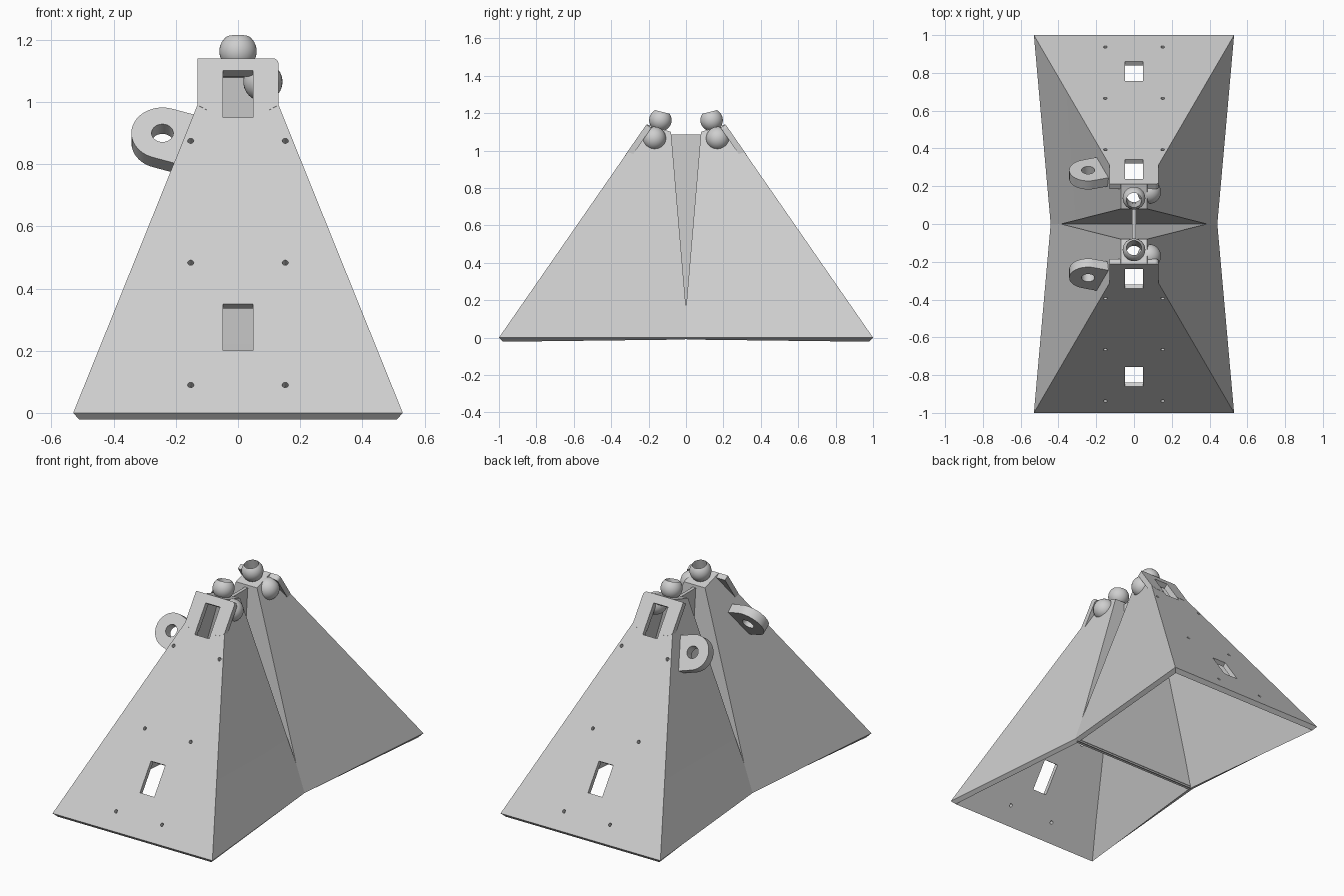
import bpy, bmesh, math
from mathutils import Matrix, Vector

if "Cube" in bpy.data.objects:
    bpy.data.objects.remove(bpy.data.objects["Cube"])

grey = bpy.data.materials.new("light_grey")
grey.diffuse_color = (0.62, 0.62, 0.62, 1)
grey.use_nodes = True
grey.node_tree.nodes["Principled BSDF"].inputs["Base Color"].default_value = grey.diffuse_color

TOP, WALL = 1.14, 0.026
A = math.atan2(0.79, TOP)                 # lean of the front face
C, S = math.cos(A), math.sin(A)
# Frame of the sloping front face: local x, up the slope, outward
FACE = Matrix(((1, 0, 0, 0), (0, S, -C, -1), (0, C, S, 0), (0, 0, 0, 1)))
TILT = Matrix.Rotation(math.radians(-14), 4, 'X')


def make(name, bm):
    bmesh.ops.recalc_face_normals(bm, faces=bm.faces)
    me = bpy.data.meshes.new(name)
    bm.to_mesh(me)
    bm.free()
    me.materials.append(grey)
    ob = bpy.data.objects.new(name, me)
    bpy.context.collection.objects.link(ob)
    return ob


def prism(name, pts, depth, matrix):
    """Extrude a flat outline from local z = 0 down to -depth."""
    bm = bmesh.new()
    f = bm.faces.new([bm.verts.new((x, y, 0)) for x, y in pts])
    r = bmesh.ops.extrude_face_region(bm, geom=[f])
    bmesh.ops.translate(bm, vec=(0, 0, -depth),
                        verts=[v for v in r["geom"] if isinstance(v, bmesh.types.BMVert)])
    bm.transform(matrix)
    return make(name, bm)


def cylinder(bm, r, depth, matrix, seg=24):
    bmesh.ops.create_cone(bm, cap_ends=True, segments=seg, radius1=r, radius2=r,
                          depth=depth, matrix=matrix)


def ball(name, r, centre, turn=Matrix()):
    bm = bmesh.new()
    bmesh.ops.create_uvsphere(bm, u_segments=32, v_segments=20, radius=r,
                              matrix=Matrix.Translation(centre) @ turn)
    return make(name, bm)


def finish(ob, cutters=(), mirror=True):
    for c in cutters:
        m = ob.modifiers.new("cut", 'BOOLEAN')
        m.operation, m.solver, m.object = 'DIFFERENCE', 'EXACT', c
    if mirror:
        m = ob.modifiers.new("mirror", 'MIRROR')
        m.use_axis = (False, True, False)
        m.use_mirror_merge = False
    bpy.ops.object.select_all(action='DESELECT')
    ob.select_set(True)
    bpy.context.view_layer.objects.active = ob
    bpy.ops.object.convert(target='MESH')
    bpy.ops.object.shade_smooth_by_angle(angle=math.radians(25))


# Cutter for the two windows and six screw holes of the front face
bm = bmesh.new()
for z in (0.275, 1.025):
    bmesh.ops.create_cube(bm, size=1, matrix=FACE @ Matrix.Translation((0, z / C, 0))
                          @ Matrix.Diagonal((0.095, 0.15 / C, 0.12, 1)))
for z in (0.09, 0.483, 0.875):
    for x in (-0.152, 0.152):
        cylinder(bm, 0.01, 0.1, FACE @ Matrix.Translation((x, z / C, 0)), 16)
face_cutter = make("face_cutter", bm)

# Cutter boring through the top ball and the cap below it
BALL = Vector((0, -0.137, 1.163))
bm = bmesh.new()
cylinder(bm, 0.04, 0.24, Matrix.Translation(BALL) @ TILT, 32)
bore_cutter = make("bore_cutter", bm)

# Hollow pyramid half, open underneath
bm = bmesh.new()
rings, N = [], 6
for i in range(N + 1):
    t = i / N
    xf, yf, zf = 0.53 - 0.46 * t, -1 + 0.79 * t, TOP * t
    xb, yb, zb = 0.44 - 0.37 * t, 0.0136 - 0.0936 * t, 1.1 * t
    rings.append([bm.verts.new(p) for p in
                  ((-xf, yf, zf), (xf, yf, zf), (xb, yb, zb), (-xb, yb, zb))])
for lo, hi in zip(rings, rings[1:]):
    for k in range(4):
        j = (k + 1) % 4
        bm.faces.new((lo[k], lo[j], hi[j], hi[k]))
bm.faces.new(rings[-1])
shell = make("pyramid_shell", bm)
m = shell.modifiers.new("wall", 'SOLIDIFY')
m.thickness, m.offset, m.use_even_offset = WALL, -1, True
finish(shell, (face_cutter, bore_cutter))

# Wide head plate at the top of the front face, one corner rounded
h0, h1, w, r = 0.99 / C, TOP / C, 0.13, 0.02
corner = [(w - r + r * math.cos(a), h1 - r + r * math.sin(a))
          for a in (math.radians(d) for d in range(0, 91, 15))]
head = prism("head_plate", [(-w, h1), (-w, h0), (-0.1, h0 - 0.02), (0.1, h0 - 0.02), (w, h0)]
             + corner, 0.032, FACE @ Matrix.Translation((0, 0, 0.001)))
finish(head, (face_cutter,))

# Side ear with a hole, lying parallel to the front face
R, turn = 0.1, math.radians(-18)
ear_frame = Matrix.Translation((-0.243, -0.285, 0.9)) @ FACE.to_3x3().to_4x4() \
    @ Matrix.Rotation(turn, 4, 'Z')
arc = [(R * math.cos(a), R * math.sin(a))
       for a in (math.radians(90 + 7.5 * i) for i in range(25))]
ear = prism("side_ear", arc + [(0.095, -R), (0.095, R)], 0.055, ear_frame)
bm = bmesh.new()
cylinder(bm, 0.035, 0.3, ear_frame, 32)
ear_cutter = make("ear_cutter", bm)
finish(ear, (ear_cutter,))

# Bored ball on top and solid ball on the side
finish(ball("top_ball", 0.06, BALL, TILT), (bore_cutter,))
finish(ball("side_ball", 0.063, (0.08, -0.17, 1.065)))

# Thin web filling the gap between the two halves
web_frame = Matrix(((0, 0, 1, 0.01), (1, 0, 0, 0), (0, 1, 0, 0), (0, 0, 0, 1)))
finish(prism("centre_web", [(0, 0.12), (0.085, 1.085), (-0.085, 1.085)], 0.02, web_frame),
       mirror=False)

for c in (face_cutter, bore_cutter, ear_cutter):
    c.hide_render = True
    c.hide_set(True)
